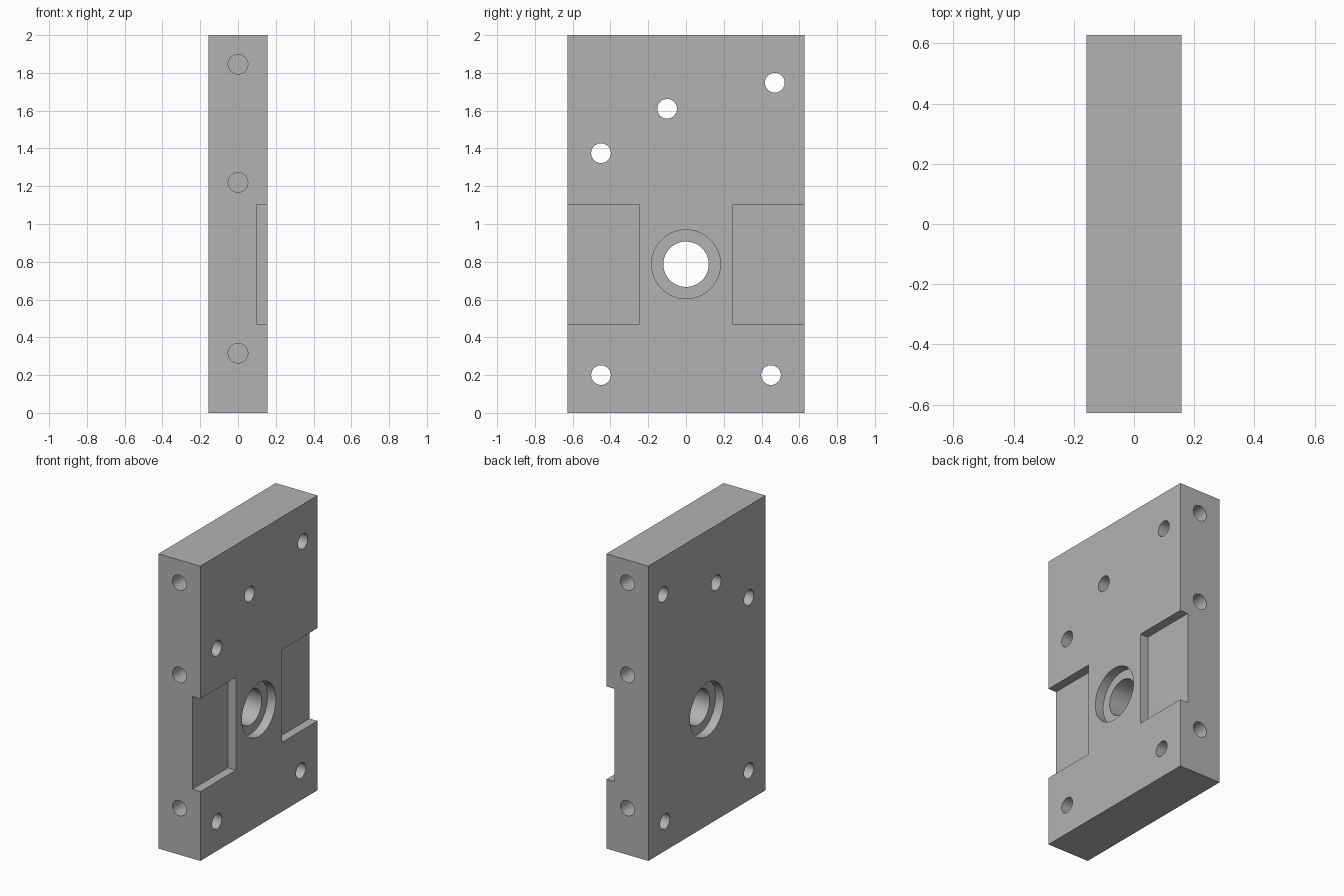
import bpy
import math

old = bpy.data.objects.get("Cube")
if old:
    bpy.data.objects.remove(old, do_unlink=True)

WIDTH, DEPTH, HEIGHT = 0.314, 1.256, 2.0
HALF_X, HALF_Y = WIDTH / 2, DEPTH / 2
HOLE_R = 0.052

steel = bpy.data.materials.new("plain grey")
steel.use_nodes = True
grey = (0.45, 0.45, 0.45, 1)
steel.diffuse_color = grey
steel.node_tree.nodes["Principled BSDF"].inputs["Base Color"].default_value = grey


def box(name, low, high):
    centre = [(a + b) / 2 for a, b in zip(low, high)]
    bpy.ops.mesh.primitive_cube_add(size=1, location=centre)
    obj = bpy.context.object
    obj.name = name
    obj.scale = [b - a for a, b in zip(low, high)]
    bpy.ops.object.transform_apply(location=True, rotation=True, scale=True)
    return obj


def rod(name, centre, radius, length, axis, sides=48):
    turn = (0, math.pi / 2, 0) if axis == "x" else (math.pi / 2, 0, 0)
    bpy.ops.mesh.primitive_cylinder_add(vertices=sides, radius=radius, depth=length,
                                        location=centre, rotation=turn)
    obj = bpy.context.object
    obj.name = name
    bpy.ops.object.transform_apply(location=True, rotation=True, scale=True)
    return obj


def cut(target, cutter):
    cutter.hide_render = True
    mod = target.modifiers.new("cut", "BOOLEAN")
    mod.operation = "DIFFERENCE"
    mod.solver = "EXACT"
    mod.object = cutter
    bpy.context.view_layer.objects.active = target
    bpy.ops.object.modifier_apply(modifier=mod.name)
    bpy.data.objects.remove(cutter, do_unlink=True)


# Solid plate
plate = box("mounting_plate", (-HALF_X, -HALF_Y, 0), (HALF_X, HALF_Y, HEIGHT))
plate.data.materials.append(steel)

# Shallow rectangular pockets, open at both long edges
for side in (-1, 1):
    ends = sorted((side * 0.247, side * (HALF_Y + 0.1)))
    cut(plate, box("pocket_cutter", (0.097, ends[0], 0.47), (HALF_X + 0.1, ends[1], 1.10)))

# Main bore with a counterbore on each broad face
BORE_Z, RECESS = 0.787, 0.063
cut(plate, rod("bore_cutter", (0, 0, BORE_Z), 0.12, 1, "x", 64))
for side in (-1, 1):
    cut(plate, rod("counterbore_cutter", (side * HALF_X, 0, BORE_Z), 0.182, 2 * RECESS, "x", 64))

# Bolt holes through the broad faces
for y, z in ((-0.45, 0.2), (0.45, 0.2), (-0.45, 1.375), (-0.1, 1.61), (0.47, 1.748)):
    cut(plate, rod("bolt_hole_cutter", (0, y, z), HOLE_R, 1, "x"))

# Blind holes in the narrow edges
EDGE_DEPTH = 0.25
for z in (0.316, 1.22, 1.846):
    for side in (-1, 1):
        cut(plate, rod("edge_hole_cutter", (0, side * HALF_Y, z), HOLE_R, 2 * EDGE_DEPTH, "y"))

# Smooth hole walls, crisp edges
bpy.ops.object.select_all(action="DESELECT")
plate.select_set(True)
bpy.context.view_layer.objects.active = plate
bpy.ops.object.shade_smooth_by_angle(angle=math.radians(30))
